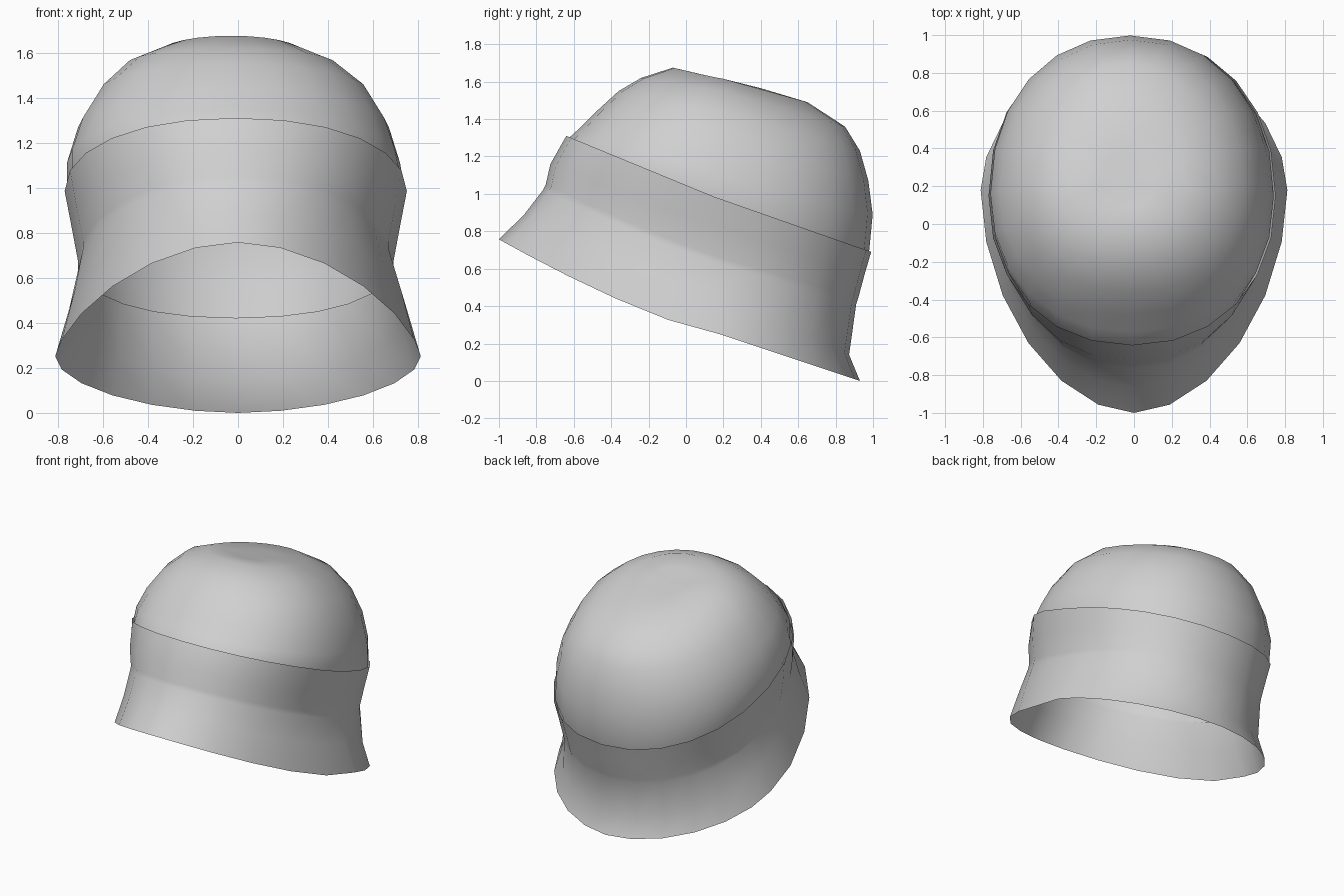
import bpy
import bmesh
from math import sin, cos, pi, copysign

SEGMENTS = 24

old = bpy.data.objects.get("Cube")
if old:
    bpy.data.objects.remove(old, do_unlink=True)

felt = bpy.data.materials.new("grey felt")
felt.use_nodes = True
felt.diffuse_color = (0.63, 0.63, 0.63, 1)
felt.node_tree.nodes["Principled BSDF"].inputs["Base Color"].default_value = felt.diffuse_color


def ring(bm, front, side, back, mid_y, power, shift=0.0, bow=1.1):
    """Tilted egg-shaped ring; front/back are (y, z), side is (half width, z)."""
    verts = []
    for i in range(SEGMENTS):
        a = 2 * pi * i / SEGMENTS
        s, c = sin(a), cos(a)
        across = copysign(abs(s) ** (2 / power), s)
        along = abs(c) ** (2 / power)
        end, bend = (front, bow) if c > 0 else (back, 1.0)
        y = mid_y + (end[0] - mid_y) * along
        z = side[1] + (end[1] - side[1]) * along ** bend
        verts.append(bm.verts.new((shift + side[0] * across, y, z)))
    return verts


def loft(name, rings, peak=None):
    bm = bmesh.new()
    loops = [ring(bm, *r) for r in rings]
    for low, high in zip(loops, loops[1:]):
        for i in range(SEGMENTS):
            j = (i + 1) % SEGMENTS
            bm.faces.new((low[i], low[j], high[j], high[i]))
    if peak:
        tip = bm.verts.new(peak)
        for i in range(SEGMENTS):
            bm.faces.new((loops[-1][i], loops[-1][(i + 1) % SEGMENTS], tip))
    for f in bm.faces:
        f.smooth = True
    mesh = bpy.data.meshes.new(name)
    bm.to_mesh(mesh)
    bm.free()
    mesh.materials.append(felt)
    obj = bpy.data.objects.new(name, mesh)
    bpy.context.collection.objects.link(obj)


# Flared brim, turning at a crease into the upright band
loft("brim_and_band", [
    ((-1.0, 0.757), (0.812, 0.25), (0.93, 0.0), 0.18, 1.85, 0, 1.3),
    ((-0.865, 0.89), (0.75, 0.46), (0.872, 0.14), 0.16, 2.0, 0, 1.2),
    ((-0.765, 1.02), (0.70, 0.635), (0.91, 0.41), 0.15, 2.15, -0.01),
    ((-0.75, 1.05), (0.70, 0.67), (0.92, 0.44), 0.15, 2.15, -0.01),
    ((-0.725, 1.16), (0.73, 0.83), (0.955, 0.57), 0.15, 2.15, -0.01),
    ((-0.64, 1.31), (0.76, 0.985), (0.99, 0.69), 0.15, 2.15, -0.01, 1.0),
])

# Soft rounded crown, its lower edge tucked inside the band
loft("crown", [
    ((-0.755, 1.03), (0.692, 0.65), (0.90, 0.42), 0.15, 2.15, -0.01),
    ((-0.71, 1.16), (0.72, 0.83), (0.945, 0.57), 0.15, 2.15, -0.01),
    ((-0.625, 1.30), (0.75, 0.985), (0.98, 0.70), 0.15, 2.15, -0.01, 1.0),
    ((-0.57, 1.35), (0.74, 1.11), (0.998, 0.89), 0.16, 2.15, -0.02),
    ((-0.48, 1.44), (0.69, 1.27), (0.975, 1.07), 0.18, 2.15, -0.02),
    ((-0.36, 1.55), (0.595, 1.43), (0.93, 1.23), 0.20, 2.15, -0.02),
    ((-0.24, 1.62), (0.465, 1.55), (0.85, 1.36), 0.20, 2.1, -0.03),
    ((-0.07, 1.675), (0.30, 1.615), (0.65, 1.49), 0.20, 2.0, -0.03),
    ((0.08, 1.64), (0.14, 1.61), (0.40, 1.565), 0.22, 2.0, -0.03),
], peak=(-0.03, 0.22, 1.60))
